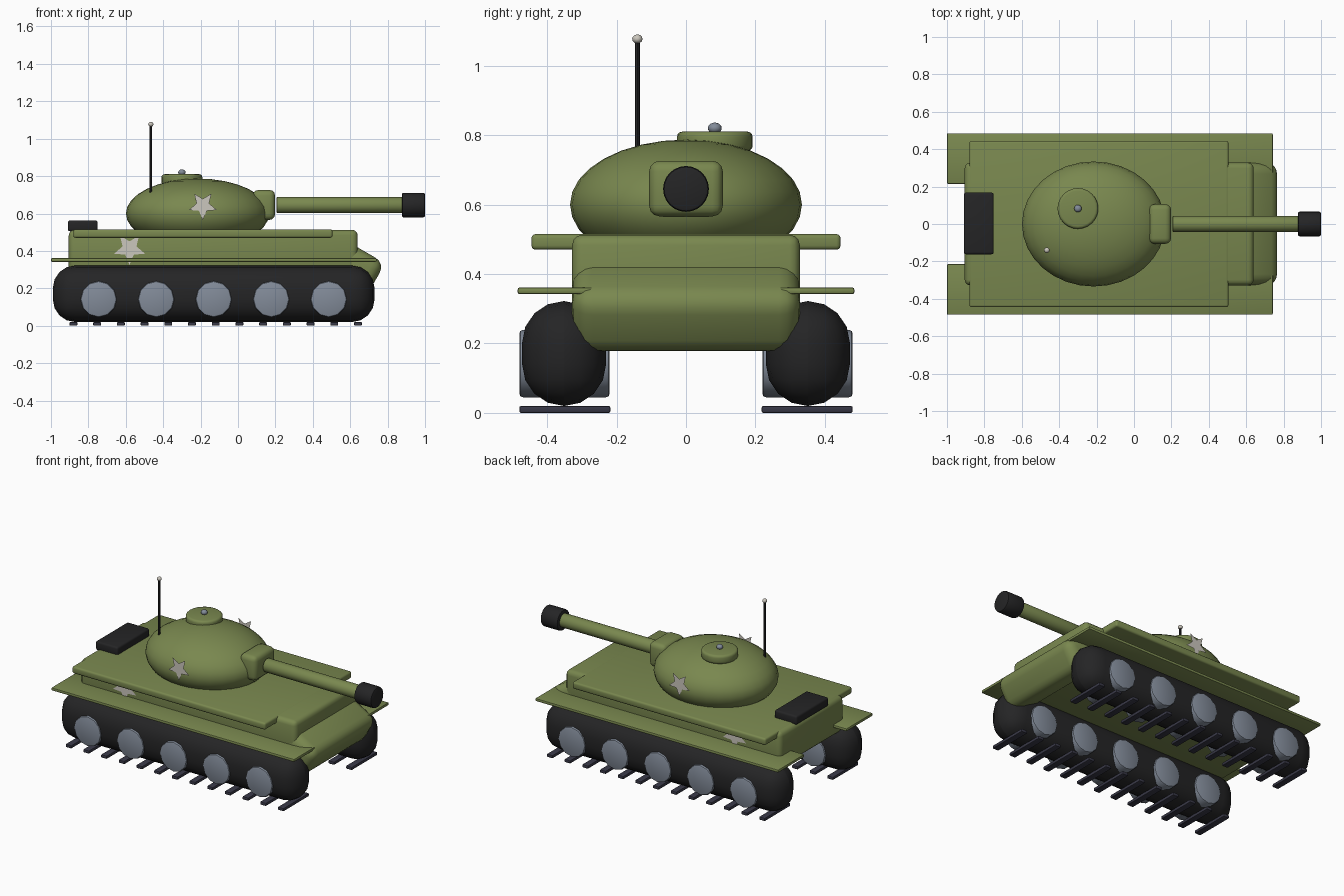
import bpy, bmesh, math
from mathutils import Matrix, Vector

if "Cube" in bpy.data.objects:
    bpy.data.objects.remove(bpy.data.objects["Cube"])


def material(name, rgb):
    m = bpy.data.materials.new(name)
    m.diffuse_color = (*rgb, 1)
    m.use_nodes = True
    m.node_tree.nodes["Principled BSDF"].inputs["Base Color"].default_value = m.diffuse_color
    return m


OLIVE = material("olive paint", (0.192, 0.245, 0.078))
BLACK = material("black rubber", (0.018, 0.018, 0.019))
STEEL = material("wheel steel", (0.225, 0.26, 0.32))
CLEAT = material("dark cleat", (0.038, 0.038, 0.06))
PALE = material("pale marking", (0.6, 0.57, 0.51))


def finish(bm, name, mat, bevel=0, segments=3, smooth=35):
    """Round the sharp edges, shade smooth by angle and link the object."""
    if bevel:
        edges = [e for e in bm.edges if e.calc_face_angle(0) > 1.0]
        bmesh.ops.bevel(bm, geom=edges, offset=bevel, segments=segments,
                        profile=0.5, affect='EDGES', clamp_overlap=True)
    bmesh.ops.recalc_face_normals(bm, faces=bm.faces)
    for f in bm.faces:
        f.smooth = True
    for e in bm.edges:
        e.smooth = e.calc_face_angle(0) < math.radians(smooth)
    mesh = bpy.data.meshes.new(name)
    bm.to_mesh(mesh)
    bm.free()
    mesh.materials.append(mat)
    ob = bpy.data.objects.new(name, mesh)
    bpy.context.collection.objects.link(ob)
    return ob


def box(name, mat, x, y, z, bevel=0, segments=3, tilt=0):
    """Box from (min, max) ranges, optionally tilted about y."""
    lo, hi = Vector((x[0], y[0], z[0])), Vector((x[1], y[1], z[1]))
    bm = bmesh.new()
    bmesh.ops.create_cube(bm, size=1, matrix=Matrix.Diagonal((*(hi - lo), 1)))
    ob = finish(bm, name, mat, bevel, segments)
    ob.location = (lo + hi) / 2
    ob.rotation_euler.y = tilt
    return ob


def cylinder(name, mat, center, r, depth, axis, sides=24, bevel=0, segments=2):
    bm = bmesh.new()
    rot = {'X': Matrix.Rotation(math.pi / 2, 4, 'Y'),
           'Y': Matrix.Rotation(math.pi / 2, 4, 'X'), 'Z': Matrix()}[axis]
    bmesh.ops.create_cone(bm, cap_ends=True, segments=sides, radius1=r, radius2=r,
                          depth=depth, matrix=rot)
    ob = finish(bm, name, mat, bevel, segments)
    ob.location = center
    return ob


def ball(name, mat, center, radii, u=16, v=10):
    bm = bmesh.new()
    bmesh.ops.create_uvsphere(bm, u_segments=u, v_segments=v, radius=1,
                              matrix=Matrix.Diagonal((*radii, 1)))
    ob = finish(bm, name, mat, smooth=60)
    ob.location = center
    return ob


def star(name, center, r, s):
    """Flat five-pointed marking in the xz plane, one point down, facing s * y."""
    bm = bmesh.new()
    verts = []
    for i in range(10):
        a = -math.pi / 2 - s * i * math.pi / 5
        k = r if i % 2 == 0 else r * 0.45
        verts.append(bm.verts.new((k * math.cos(a), 0, k * math.sin(a))))
    bm.faces.new(verts)
    mesh = bpy.data.meshes.new(name)
    bm.to_mesh(mesh)
    bm.free()
    mesh.materials.append(PALE)
    ob = bpy.data.objects.new(name, mesh)
    bpy.context.collection.objects.link(ob)
    ob.location = center


# Hull, tilted nose and deck
box("hull", OLIVE, (-0.905, 0.64), (-0.328, 0.328), (0.28, 0.513), 0.03)
box("nose", OLIVE, (0.512, 0.752), (-0.328, 0.328), (0.2025, 0.4075), 0.06, 4,
    math.radians(30))
box("deck", OLIVE, (-0.88, 0.505), (-0.445, 0.445), (0.47, 0.515), 0.012)
box("engine_box", BLACK, (-0.91, -0.75), (-0.162, 0.168), (0.505, 0.563), 0.012)

# Running gear, both sides
for side, s in (("right", -1), ("left", 1)):
    def span(a, b):
        return tuple(sorted((s * a, s * b)))
    box(f"{side}_fender", OLIVE, (-1.0, 0.742), span(0.215, 0.485), (0.342, 0.361), 0.006, 2)
    box(f"{side}_track", BLACK, (-0.99, 0.73), span(0.23, 0.472), (0.02, 0.322), 0.1205, 4)
    for i in range(5):
        cylinder(f"{side}_wheel_{i + 1}", STEEL, (-0.745 + 0.3075 * i, s * 0.35, 0.142),
                 0.097, 0.26, 'Y', 12, 0.01)
    for i in range(13):
        x = -0.88 + 0.1268 * i
        box(f"{side}_cleat_{i + 1}", CLEAT, (x - 0.021, x + 0.021), span(0.218, 0.48),
            (0.0, 0.02), 0.005, 2)
    star(f"{side}_hull_star", (-0.58, s * 0.332, 0.412), 0.087, s)
    star(f"{side}_turret_star", (-0.188, s * 0.337, 0.643), 0.078, s)

# Turret with cupola
ball("turret", OLIVE, (-0.216, 0, 0.6), (0.383, 0.334, 0.187), 32, 16)
cylinder("cupola", OLIVE, (-0.3, 0.083, 0.782), 0.109, 0.056, 'Z', 24, 0.015, 3)
ball("cupola_knob", STEEL, (-0.3, 0.083, 0.82), (0.02, 0.02, 0.016))

# Gun
box("mantlet", OLIVE, (0.08, 0.198), (-0.106, 0.106), (0.566, 0.726), 0.03)
cylinder("gun_barrel", OLIVE, (0.544, 0, 0.645), 0.043, 0.674, 'X', 24, 0.004)
cylinder("muzzle", BLACK, (0.938, 0, 0.645), 0.066, 0.124, 'X', 24, 0.01)

# Antenna
cylinder("antenna", BLACK, (-0.466, -0.14, 0.88), 0.0075, 0.38, 'Z', 8)
ball("antenna_tip", PALE, (-0.466, -0.14, 1.077), (0.015, 0.015, 0.013), 10, 6)
